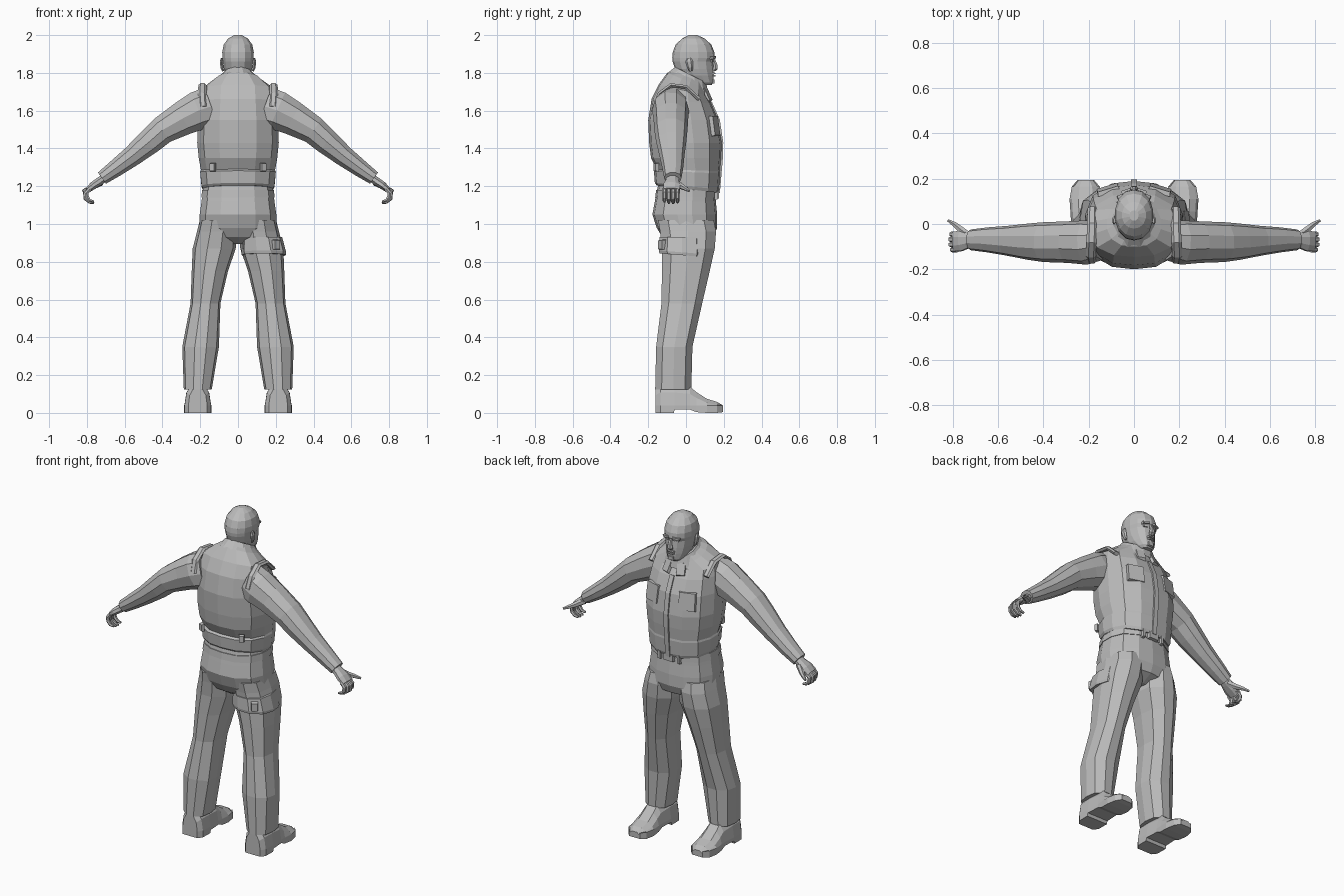
import bpy, math
from mathutils import Vector, Euler

grey = bpy.data.materials.new("plain_grey")
grey.diffuse_color = (0.5, 0.5, 0.5, 1)


def make(name, verts, faces, mirror=False):
    me = bpy.data.meshes.new(name)
    me.from_pydata([tuple(v) for v in verts], [], faces)
    me.materials.append(grey)
    ob = bpy.data.objects.new(name, me)
    bpy.context.collection.objects.link(ob)
    if mirror:
        ob.modifiers.new("mirror", 'MIRROR')
    return ob


def skin(name, rings, mirror=False, caps=True):
    """Bridge equal-sized rings of points into one skin."""
    n = len(rings[0])
    faces = [(r * n + i, r * n + (i + 1) % n, (r + 1) * n + (i + 1) % n, (r + 1) * n + i)
             for r in range(len(rings) - 1) for i in range(n)]
    if caps:
        faces.append(tuple(reversed(range(n))))
        faces.append(tuple(range((len(rings) - 1) * n, len(rings) * n)))
    return make(name, [p for r in rings for p in r], faces, mirror)


def unit(n, e, turn=0.5):
    """Points on a rounded-square outline."""
    out = []
    for i in range(n):
        a = 2 * math.pi * (i + turn) / n
        c, s = math.cos(a), math.sin(a)
        k = (abs(c) ** e + abs(s) ** e) ** (-1 / e)
        out.append((c * k, s * k))
    return out


def stack(name, levels, n=12, e=2.4, mirror=False, caps=True, turn=0.5):
    """Upright body from levels (z, centre x, half width, back y, front y, slope)."""
    rings = []
    for z, cx, rx, yb, yf, slope in levels:
        cy, ry = (yb + yf) / 2, (yf - yb) / 2
        rings.append([(cx + rx * u, cy + ry * v, z + slope * ry * v) for u, v in unit(n, e, turn)])
    return skin(name, rings, mirror, caps)


def limb(name, path, side=(0, 1, 0), n=8, e=2.2, mirror=True):
    """Tube through (point, half thickness, half width along side)."""
    pts = [Vector(p[0]) for p in path]
    rings = []
    for i, (p, ru, rv) in enumerate(path):
        t = (pts[min(i + 1, len(pts) - 1)] - pts[max(i - 1, 0)]).normalized()
        s = Vector(side)
        s = (s - t * s.dot(t)).normalized()
        u = s.cross(t)
        rings.append([pts[i] + u * ru * a + s * rv * b for a, b in unit(n, e)])
    return skin(name, rings, mirror)


def block(name, loc, size, rot=(0, 0, 0), mirror=False, taper=0.85):
    """Small box whose +y face is slightly narrower."""
    m = Euler([math.radians(a) for a in rot]).to_matrix()
    v = []
    for y in (-0.5, 0.5):
        k = 1 if y < 0 else taper
        for x, z in ((-.5, -.5), (.5, -.5), (.5, .5), (-.5, .5)):
            v.append(Vector(loc) + m @ Vector((x * k * size[0], y * size[1], z * k * size[2])))
    f = [(0, 1, 2, 3), (7, 6, 5, 4), (0, 4, 5, 1), (1, 5, 6, 2), (2, 6, 7, 3), (3, 7, 4, 0)]
    return make(name, v, f, mirror)


# Vest with waistband
stack("vest", [(1.185, 0, .188, -.155, .17, -.12), (1.20, 0, .195, -.165, .176, -.1),
               (1.275, 0, .202, -.17, .182, -.04), (1.285, 0, .198, -.155, .18, -.03),
               (1.35, 0, .21, -.185, .187, 0), (1.43, 0, .218, -.195, .19, 0),
               (1.55, 0, .215, -.20, .172, 0), (1.65, 0, .205, -.182, .135, -.08),
               (1.71, 0, .195, -.145, .105, -.22), (1.76, 0, .12, -.10, .10, -.4),
               (1.785, 0, .08, -.06, .09, -.4)], n=14, e=2.5)
# Collar and its points
stack("collar", [(1.74, 0, .115, -.105, .125, -.5), (1.79, 0, .082, -.06, .108, -.5),
                 (1.785, 0, .07, -.045, .098, -.5), (1.74, 0, .075, -.05, .09, -.5)],
      n=12, e=2.1, caps=False)
block("collar_point", (.045, .112, 1.685), (.055, .016, .08), (25, 0, -20), True)
# Vest closure, pockets and side buckles
limb("front_closure", [((0, .174, 1.165), .006, .016), ((0, .19, 1.35), .006, .016),
                       ((0, .192, 1.43), .006, .016), ((0, .174, 1.55), .006, .016),
                       ((0, .132, 1.645), .006, .016)], (1, 0, 0), 4, 6, False)
block("chest_pocket", (.115, .152, 1.52), (.10, .02, .11), (8, 0, -17), True, .94)
block("waist_buckle", (.135, -.158, 1.30), (.03, .018, .045), (0, 0, 205), True)
limb("vest_shoulder_edge", [((.185, -.165, 1.62), .012, .02), ((.19, -.14, 1.69), .012, .022),
                            ((.188, -.08, 1.735), .012, .022), ((.185, .0, 1.725), .012, .022),
                            ((.185, .07, 1.66), .012, .02)], (1, 0, 0), 6)

# Sleeves
limb("sleeve", [((.15, -.075, 1.62), .11, .085), ((.21, -.082, 1.60), .107, .098),
                ((.29, -.08, 1.56), .094, .092), ((.40, -.08, 1.497), .077, .088),
                ((.47, -.078, 1.435), .07, .08), ((.56, -.074, 1.36), .057, .066),
                ((.65, -.07, 1.293), .047, .055), ((.72, -.07, 1.243), .038, .046)], n=10)
# Hands
limb("palm", [((.69, -.07, 1.258), .022, .03), ((.735, -.072, 1.225), .022, .036),
              ((.765, -.075, 1.205), .021, .046), ((.795, -.077, 1.18), .015, .044)], n=8, e=3)
for i, reach in enumerate((.0, .005, .003, -.004)):
    y = -.045 - .023 * i
    limb(f"finger_{i + 1}", [((.782, y, 1.188), .012, .012), ((.806 + reach, y, 1.165), .012, .012),
                             ((.803 + reach, y, 1.138 - reach), .011, .011),
                             ((.785, y, 1.12 - reach), .009, .01),
                             ((.762, y, 1.115 - reach), .006, .007)], n=6)
limb("thumb", [((.725, -.055, 1.222), .017, .02), ((.765, -.025, 1.20), .016, .016),
               ((.792, -.002, 1.188), .012, .012), ((.822, .016, 1.175), .006, .007)],
     (0, 0, 1), 6)

# Trousers
stack("trouser_seat", [(.895, 0, .07, -.07, .08, 0), (.93, 0, .16, -.125, .145, 0),
                       (.98, 0, .205, -.155, .165, 0), (1.05, 0, .205, -.178, .165, 0),
                       (1.12, 0, .195, -.165, .158, 0), (1.22, 0, .182, -.145, .15, 0)], n=14, e=2.5)
stack("trouser_leg", [(.125, .213, .074, -.165, .03, 0), (.35, .198, .097, -.16, .036, 0),
                      (.58, .172, .079, -.132, .088, 0), (.75, .149, .096, -.13, .128, 0),
                      (.87, .126, .114, -.13, .155, 0), (.96, .113, .104, -.14, .162, 0),
                      (1.02, .107, .095, -.15, .15, 0)], n=10, e=2.6, mirror=True, turn=0)
# Belt and buckle
stack("belt", [(1.14, 0, .196, -.163, .16, 0), (1.18, 0, .192, -.158, .158, 0)], n=14, e=2.5)
block("belt_buckle", (0, .16, 1.155), (.07, .03, .045))
block("belt_loop", (.065, .16, 1.155), (.018, .02, .055), mirror=True)
# One-sided thigh pocket
stack("thigh_pocket", [(.835, .136, .117, -.143, .10, -.08), (.85, .136, .119, -.146, .105, -.08),
                       (.93, .127, .107, -.142, .10, 0)], n=10, e=2.6, turn=0)
block("thigh_pocket_button", (.20, -.125, .89), (.04, .03, .055), (0, 0, 215))

# Shoes
rings = []
for y, w, h, floor in ((-.162, .05, .13, .0), (-.135, .07, .15, 0), (-.065, .071, .15, 0),
                       (-.06, .071, .15, .018), (.02, .066, .14, .018), (.055, .068, .11, .004),
                       (.11, .072, .075, 0), (.165, .062, .058, 0), (.195, .036, .04, .004)):
    rings.append([(.213 + w * u, y, z) for u, z in
                  ((-1, floor), (1, floor), (1.0, .04), (.85, h * .72), (.45, h),
                   (-.45, h), (-.85, h * .72), (-1.0, .04))])
skin("shoe", rings, True)

# Neck and head
stack("neck", [(1.68, 0, .075, -.05, .08, -.3), (1.75, 0, .066, -.045, .08, -.3),
               (1.83, 0, .066, -.05, .08, 0)], n=10, e=2)
stack("head", [(1.735, 0, .034, .065, .135, 0), (1.75, 0, .05, .03, .146, 0),
               (1.785, 0, .067, -.025, .147, 0), (1.82, 0, .076, -.058, .146, 0),
               (1.86, 0, .081, -.071, .143, 0), (1.88, 0, .084, -.073, .153, 0),
               (1.91, 0, .085, -.07, .15, 0), (1.95, 0, .077, -.055, .134, 0),
               (1.982, 0, .053, -.02, .098, 0), (2.0, 0, .02, .015, .06, 0)], n=14, e=2.2)
# Face details
limb("nose", [((0, .145, 1.875), .008, .009), ((0, .155, 1.845), .012, .013),
              ((0, .156, 1.822), .014, .02), ((0, .148, 1.812), .008, .016)], (1, 0, 0), 6, 2, False)
block("brow", (.033, .142, 1.881), (.046, .022, .014), (0, 6, -18), True)
block("eye", (.032, .138, 1.863), (.028, .008, .01), (0, 0, -16), True)
block("upper_lip", (0, .147, 1.797), (.05, .018, .01), taper=.7)
block("lower_lip", (0, .146, 1.784), (.044, .018, .01), taper=.7)
block("chin", (0, .14, 1.755), (.045, .02, .03), taper=.7)
limb("ear", [((.079, .025, 1.81), .006, .01), ((.085, .022, 1.83), .009, .016),
             ((.088, .016, 1.86), .009, .02), ((.086, .014, 1.877), .005, .013)], n=6)
